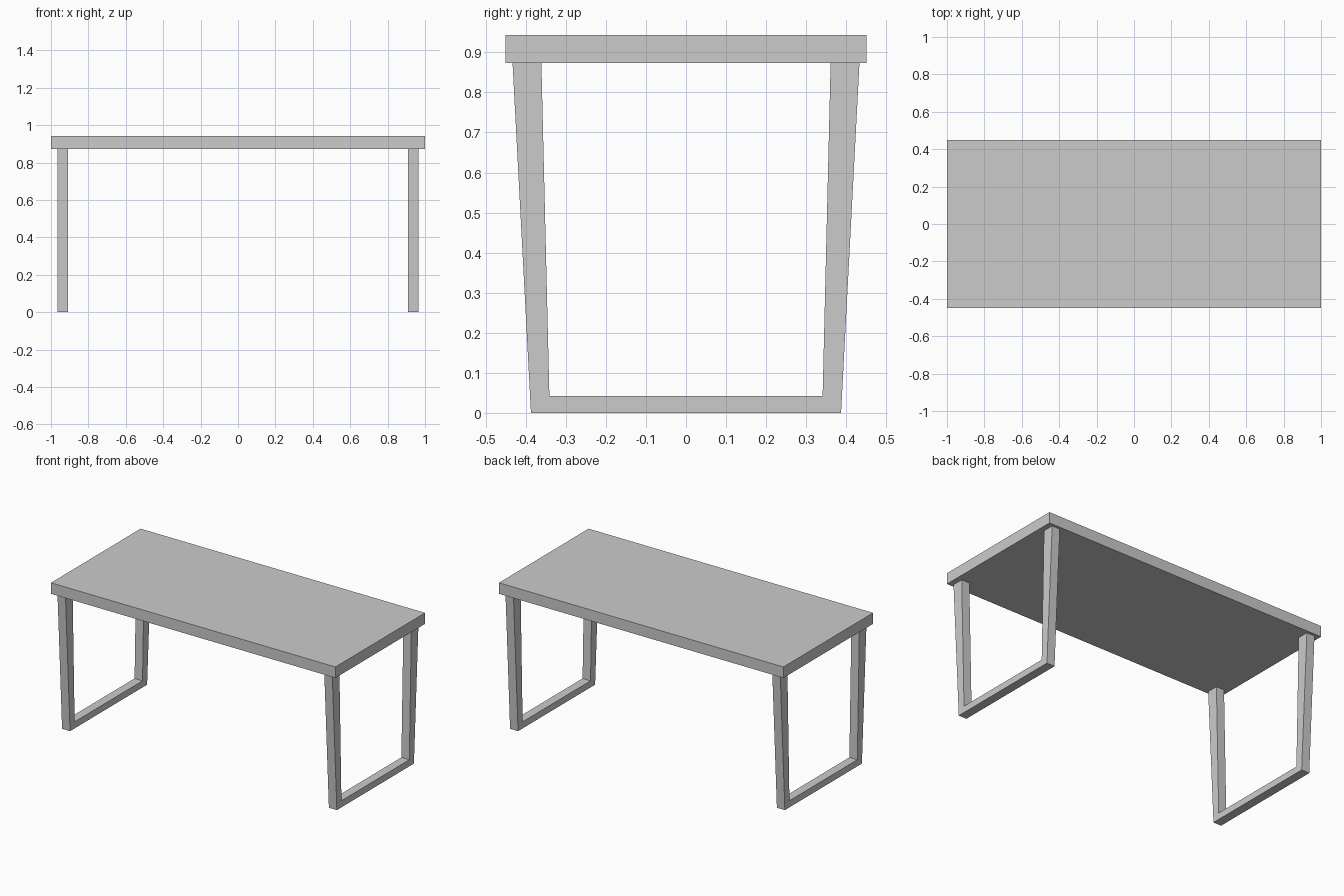
import bpy, bmesh

if "Cube" in bpy.data.objects:
    bpy.data.objects.remove(bpy.data.objects["Cube"])

TOP_Z, UNDER_Z = 0.943, 0.873


def finish(name, bm):
    bmesh.ops.recalc_face_normals(bm, faces=bm.faces)
    mesh = bpy.data.meshes.new(name)
    bm.to_mesh(mesh)
    bm.free()
    obj = bpy.data.objects.new(name, mesh)
    bpy.context.collection.objects.link(obj)
    return obj


# Table top slab
bpy.ops.mesh.primitive_cube_add(size=1, location=(0, 0, (TOP_Z + UNDER_Z) / 2))
top = bpy.context.object
top.name = "table_top"
top.scale = (2.0, 0.9, TOP_Z - UNDER_Z)

# Tapered U-shaped leg frame: half profile in (y, z), mirrored across y = 0
outer = [(0.433, UNDER_Z), (0.387, 0.0)]
inner = [(0.341, 0.042), (0.361, UNDER_Z)]


def leg_frame(name, x0, x1):
    bm = bmesh.new()
    half = outer + inner
    right = [bm.verts.new((x0, y, z)) for y, z in half]
    left = [bm.verts.new((x0, -y, z)) for y, z in half]
    faces = [bm.faces.new(right), bm.faces.new(left[::-1]),
             bm.faces.new((right[1], left[1], left[2], right[2]))]
    bmesh.ops.recalc_face_normals(bm, faces=faces)
    ext = bmesh.ops.extrude_face_region(bm, geom=faces, use_keep_orig=True)
    moved = [g for g in ext["geom"] if isinstance(g, bmesh.types.BMVert)]
    bmesh.ops.translate(bm, verts=moved, vec=(x1 - x0, 0, 0))
    return finish(name, bm)


for side, s in (("left", -1), ("right", 1)):
    leg_frame(side + "_leg_frame", s * 0.91, s * 0.966)
